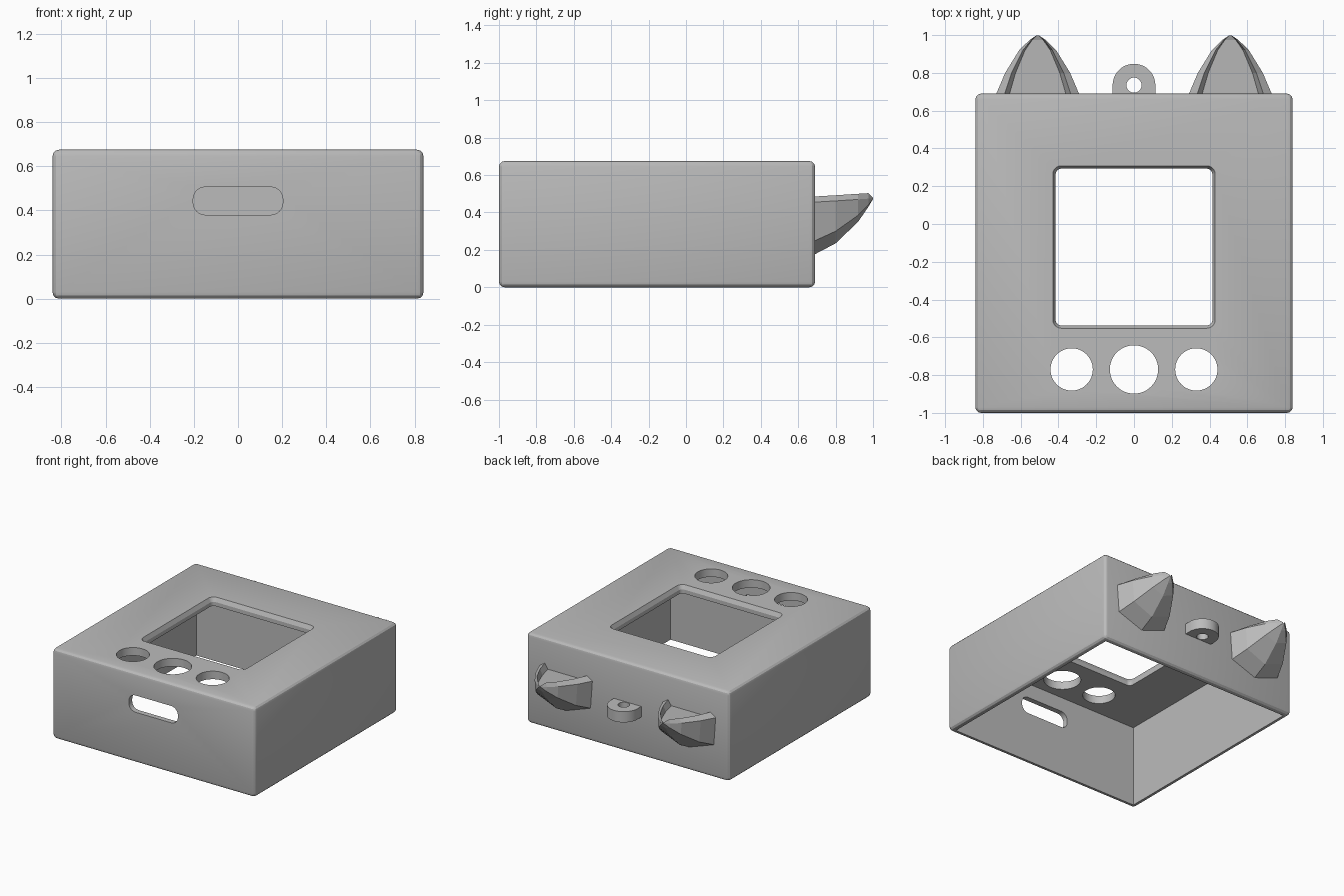
import bpy, bmesh, math

cube = bpy.data.objects.get("Cube")
if cube:
    bpy.data.objects.remove(cube, do_unlink=True)

grey = bpy.data.materials.new("plain grey")
grey.use_nodes = True
COLOUR = (0.5, 0.5, 0.5, 1)
grey.diffuse_color = COLOUR
grey.node_tree.nodes["Principled BSDF"].inputs["Base Color"].default_value = COLOUR


def loft(name, rings):
    """Skin a closed solid through rings that have equal point counts."""
    bm = bmesh.new()
    loops = [[bm.verts.new(p) for p in ring] for ring in rings]
    n = len(loops[0])
    for a, b in zip(loops, loops[1:]):
        for i in range(n):
            j = (i + 1) % n
            bm.faces.new((a[i], a[j], b[j], b[i]))
    bm.faces.new(loops[0])
    bm.faces.new(loops[-1])
    bmesh.ops.recalc_face_normals(bm, faces=bm.faces)
    mesh = bpy.data.meshes.new(name)
    bm.to_mesh(mesh)
    bm.free()
    mesh.materials.append(grey)
    obj = bpy.data.objects.new(name, mesh)
    bpy.context.collection.objects.link(obj)
    return obj


def rounded(hx, hy, r, steps=6):
    """Outline of a rounded rectangle centred on the origin."""
    pts = []
    for q, (sx, sy) in enumerate([(1, 1), (-1, 1), (-1, -1), (1, -1)]):
        for k in range(steps + 1):
            a = math.pi / 2 * (q + k / steps)
            pts.append((sx * (hx - r) + r * math.cos(a), sy * (hy - r) + r * math.sin(a)))
    return pts


def circle(r, n=48):
    return [(r * math.cos(2 * math.pi * i / n), r * math.sin(2 * math.pi * i / n)) for i in range(n)]


def prism(name, outline, cx, cy, z0, z1):
    return loft(name, [[(cx + x, cy + y, z) for x, y in outline] for z in (z0, z1)])


def block(name, x, y0, y1, z0, z1):
    outline = [(-x, y0), (x, y0), (x, y1), (-x, y1)]
    return prism(name, outline, 0, 0, z0, z1)


def apply(obj, mod):
    bpy.context.view_layer.objects.active = obj
    bpy.ops.object.modifier_apply(modifier=mod.name)


def cut(obj, cutter):
    mod = obj.modifiers.new("cut", 'BOOLEAN')
    mod.operation, mod.solver, mod.object = 'DIFFERENCE', 'EXACT', cutter
    apply(obj, mod)
    bpy.data.objects.remove(cutter, do_unlink=True)


def smooth(obj):
    bpy.ops.object.select_all(action='DESELECT')
    obj.select_set(True)
    bpy.context.view_layer.objects.active = obj
    bpy.ops.object.shade_smooth_by_angle(angle=math.radians(25))


# Case: bevelled box hollowed from below
W, FRONT, BACK, H, WALL, LID = 0.84, -1.0, 0.69, 0.675, 0.04, 0.06
case = block("case", W, FRONT, BACK, 0, H)
bevel = case.modifiers.new("bevel", 'BEVEL')
bevel.width, bevel.segments = 0.03, 3
apply(case, bevel)
cut(case, block("hollow", W - WALL, FRONT + WALL, BACK - WALL, -0.2, H - LID))

# Screen window with a chamfered rim
window = []
for z, grow in ((0.5, 0), (H - 0.03, 0), (H, 0.015), (0.75, 0.015)):
    window.append([(x, y - 0.122, z) for x, y in rounded(0.415 + grow, 0.415 + grow, 0.03 + grow)])
cut(case, loft("window_cutter", window))

# Button holes
for x, r in ((-0.33, 0.112), (0, 0.128), (0.33, 0.112)):
    cut(case, prism("button_cutter", circle(r), x, -0.77, 0.5, 0.8))

# Slot in the front wall
slot = [[(x, y, z + 0.443) for x, z in rounded(0.203, 0.063, 0.055)] for y in (-1.1, -0.9)]
cut(case, loft("slot_cutter", slot))
smooth(case)

# Hanging loop on the back
R, CY = 0.113, 0.735
arch = [(R * math.cos(math.pi * i / 24), R * math.sin(math.pi * i / 24)) for i in range(25)]
arch += [(-R, -0.06), (R, -0.06)]
hanger = prism("hanging_loop", arch, 0, CY, 0.295, 0.375)
cut(hanger, prism("loop_cutter", circle(0.04), 0, CY, 0.2, 0.5))
smooth(hanger)

# Ears: y, half width, keel height, side height, rim height
SECTIONS = [(0.68, 0.223, 0.172, 0.245, 0.455), (0.8, 0.172, 0.235, 0.3, 0.462),
            (0.92, 0.098, 0.35, 0.385, 0.47), (0.975, 0.042, 0.43, 0.44, 0.474),
            (0.999, 0.006, 0.47, 0.472, 0.476)]


def ear_ring(cx, y, w, keel, side, rim):
    lift = min(0.03, w * 0.7)
    half = [(w * 0.93, side), (w, rim), (w * 0.8, rim + lift), (w * 0.68, rim - lift * 0.3)]
    pts = [(0, keel)] + half + [(-x, z) for x, z in reversed(half)]
    return [(cx + x, y, z) for x, z in pts]


for label, cx in (("left_ear", 0.51), ("right_ear", -0.51)):
    loft(label, [ear_ring(cx, *s) for s in SECTIONS])
